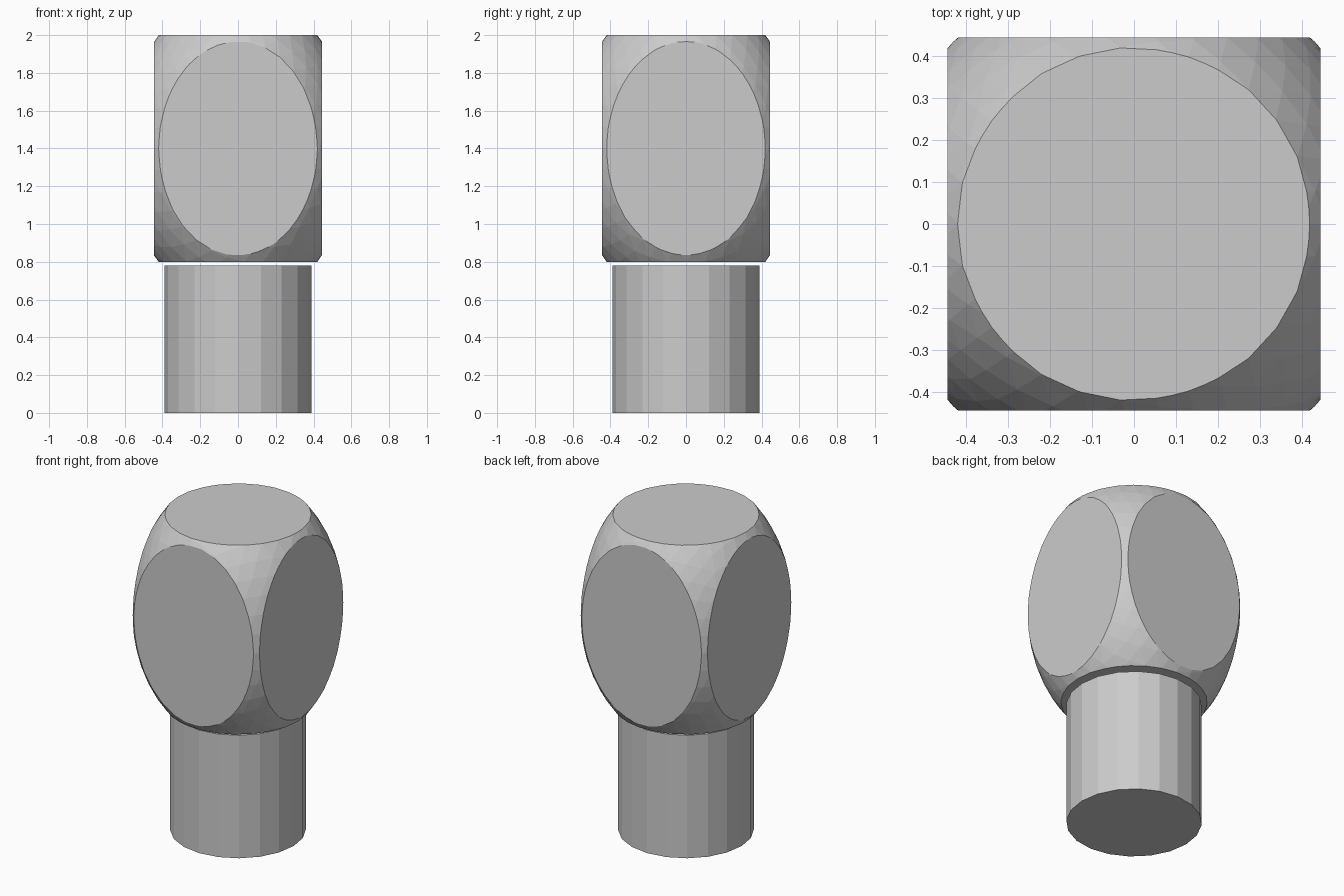
import bpy

if "Cube" in bpy.data.objects:
    bpy.data.objects.remove(bpy.data.objects["Cube"])

HALF = 0.445          # half width of the head block
STRETCH = 0.6 / HALF  # vertical stretch of the head
MID_Z = 1.4


def finish(name, scale=(1, 1, 1)):
    ob = bpy.context.object
    ob.name = name
    ob.scale = scale
    bpy.ops.object.transform_apply(location=False, rotation=False, scale=True)
    return ob


# Round handle, 20 flat sides
bpy.ops.mesh.primitive_cylinder_add(vertices=20, radius=0.39, depth=0.78,
                                    location=(0, 0, 0.39))
finish("handle")

# Stretched ball that rounds off the corners of the head
bpy.ops.mesh.primitive_ico_sphere_add(subdivisions=4, radius=0.613,
                                      location=(0, 0, MID_Z))
ball = finish("head_rounding_cutter", (1, 1, STRETCH))
ball.hide_render = True

# Block head, trimmed by the ball
bpy.ops.mesh.primitive_cube_add(size=2 * HALF, location=(0, 0, MID_Z))
head = finish("head", (1, 1, STRETCH))
mod = head.modifiers.new("round_corners", 'BOOLEAN')
mod.operation = 'INTERSECT'
mod.solver = 'EXACT'
mod.object = ball
bpy.ops.object.modifier_apply(modifier=mod.name)
bpy.data.objects.remove(ball, do_unlink=True)
